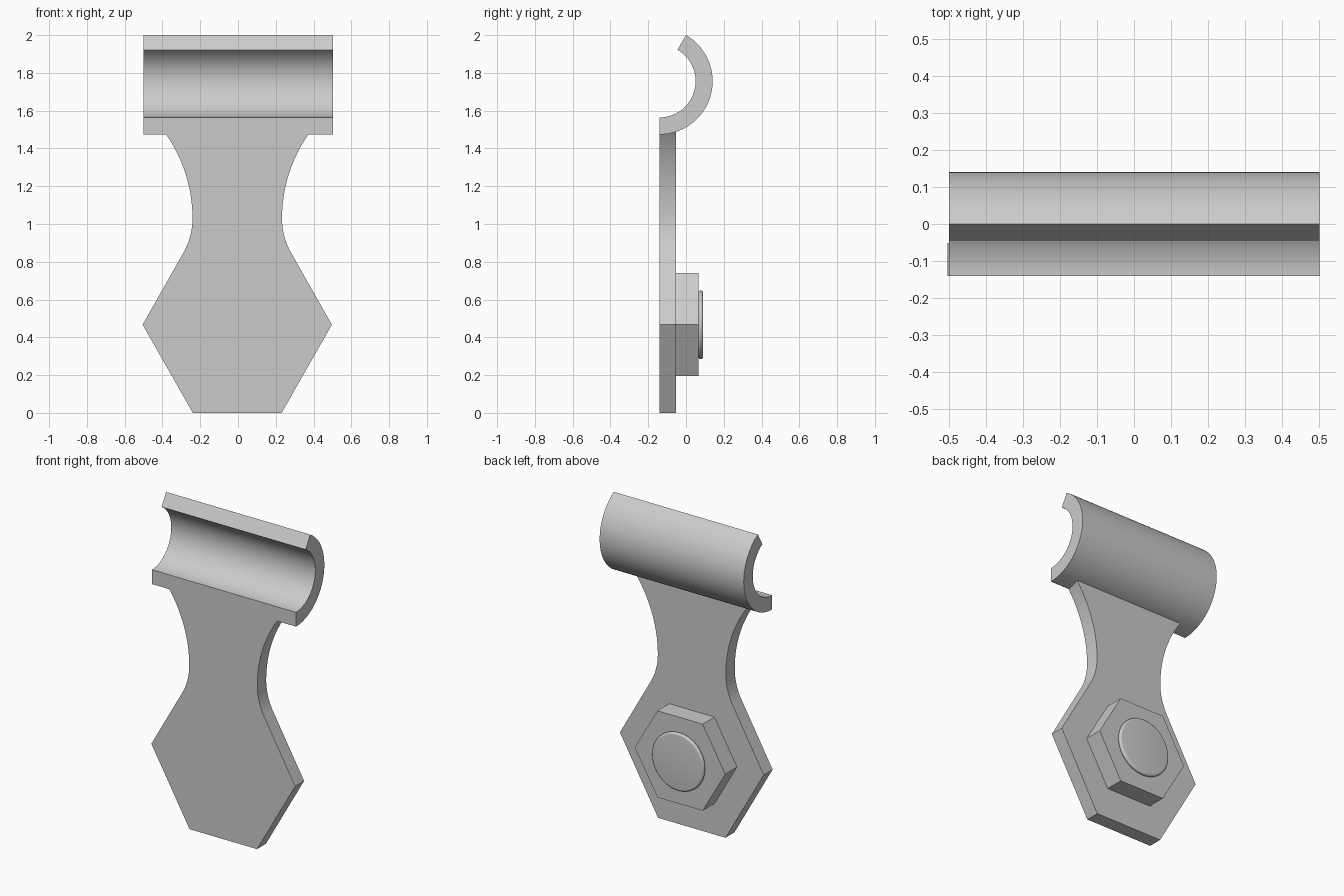
import bpy
import bmesh
from math import sin, cos, pi, radians
from mathutils import Vector

if "Cube" in bpy.data.objects:
    bpy.data.objects.remove(bpy.data.objects["Cube"])

GREY = (0.6, 0.6, 0.6, 1.0)
mat = bpy.data.materials.new("plain grey")
mat.use_nodes = True
mat.diffuse_color = GREY
mat.node_tree.nodes["Principled BSDF"].inputs["Base Color"].default_value = GREY

FRONT, PLATE_BACK = -0.141, -0.052   # y of the plate's two faces
MID_X, HEX_Z = -0.004, 0.467         # centre of the hexagons


def arc(cx, cy, r, start, end, n):
    """Points along a circular arc, angles in degrees."""
    angles = [radians(start + (end - start) * i / n) for i in range(n + 1)]
    return [(cx + r * cos(a), cy + r * sin(a)) for a in angles]


def finish(name, bm):
    bmesh.ops.recalc_face_normals(bm, faces=bm.faces)
    mesh = bpy.data.meshes.new(name)
    bm.to_mesh(mesh)
    bm.free()
    obj = bpy.data.objects.new(name, mesh)
    bpy.context.collection.objects.link(obj)
    mesh.materials.append(mat)
    bpy.ops.object.select_all(action='DESELECT')
    obj.select_set(True)
    bpy.context.view_layer.objects.active = obj
    bpy.ops.object.shade_smooth_by_angle(angle=radians(28))
    return obj


def extrude(name, points, offset):
    """Solid made by pushing a closed outline along an offset."""
    bm = bmesh.new()
    face = bm.faces.new([bm.verts.new(p) for p in points])
    new = bmesh.ops.extrude_face_region(bm, geom=[face], use_keep_orig=True)
    verts = [g for g in new["geom"] if isinstance(g, bmesh.types.BMVert)]
    bmesh.ops.translate(bm, verts=verts, vec=Vector(offset))
    return finish(name, bm)


# Flat plate: hexagonal foot, narrow waist, flared top
NECK, WAIST_Z, LOW_R, HIGH_R = 0.237, 1.03, 0.37, 0.777
half = [(0.235, 0), (0.501, HEX_Z)]
half += arc(NECK + LOW_R, WAIST_Z, LOW_R, 210, 180, 12)
half += arc(NECK + HIGH_R, WAIST_Z, HIGH_R, 180, 143, 24)[1:]
outline = half + [(-x, z) for x, z in reversed(half)]
extrude("plate", [(MID_X + x, FRONT, z) for x, z in outline],
        (0, PLATE_BACK - FRONT, 0))

# Curved hook across the top
OUTER, INNER, HOOK_Z = 0.282, 0.192, 1.756
section = arc(FRONT, HOOK_Z, OUTER, -90, 60, 48)
section += arc(FRONT, HOOK_Z, INNER, 60, -90, 48)
extrude("hook", [(-0.501, y, z) for y, z in section], (1.004, 0, 0))

# Hexagonal boss on the back
BOSS_BACK = 0.065
boss = arc(MID_X, HEX_Z, 0.315, 0, 300, 5)
extrude("hex_boss", [(x, PLATE_BACK, z) for x, z in boss],
        (0, BOSS_BACK - PLATE_BACK, 0))

# Round button with a rolled rim, spun about the y axis
RIM = 0.013
profile = arc(0.182 - RIM, BOSS_BACK + RIM, RIM, -90, 90, 10)
bm = bmesh.new()
verts = [bm.verts.new((MID_X + r, y, HEX_Z)) for r, y in profile]
edges = [bm.edges.new(pair) for pair in zip(verts, verts[1:])]
bmesh.ops.spin(bm, geom=verts + edges, cent=(MID_X, 0, HEX_Z), axis=(0, 1, 0),
               angle=2 * pi, steps=64)
bmesh.ops.remove_doubles(bm, verts=bm.verts, dist=0.0001)
bmesh.ops.holes_fill(bm, edges=[e for e in bm.edges if e.is_boundary], sides=0)
finish("button", bm)
